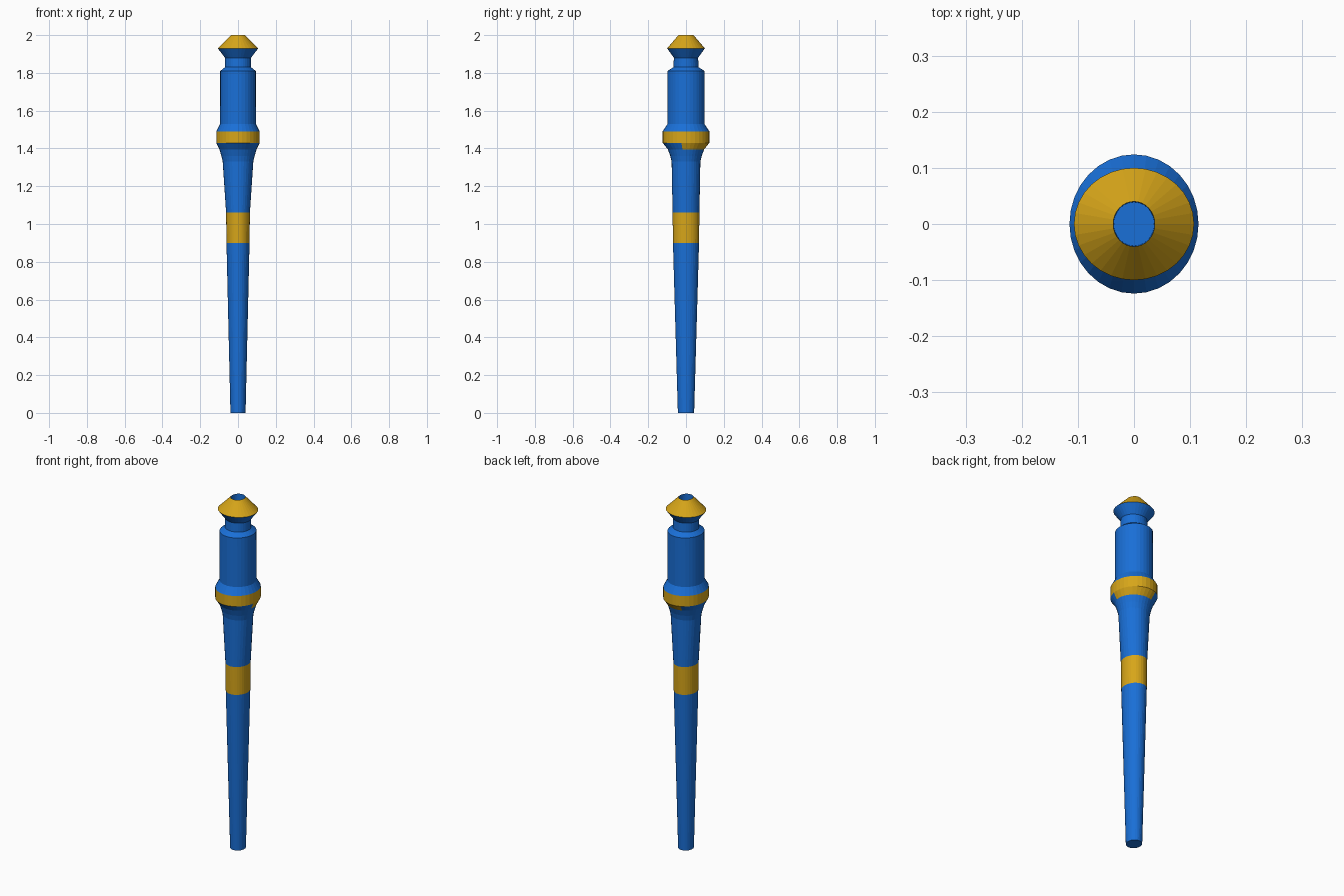
import bpy, bmesh, math

if "Cube" in bpy.data.objects:
    bpy.data.objects.remove(bpy.data.objects["Cube"])

SIDES = 32

def material(name, rgb):
    m = bpy.data.materials.new(name)
    m.diffuse_color = (*rgb, 1)
    m.use_nodes = True
    m.node_tree.nodes["Principled BSDF"].inputs["Base Color"].default_value = m.diffuse_color
    return m

BLUE = material("blue", (0.01, 0.16, 0.68))
GOLD = material("gold", (0.68, 0.38, 0.01))

def turned(name, mat, rings, cap_start=False, cap_end=False):
    """Elliptical turned part from (half width x, half depth y, z) rings."""
    bm = bmesh.new()
    loops = []
    for rx, ry, z in rings:
        loops.append([bm.verts.new((rx * math.cos(2 * math.pi * i / SIDES),
                                    ry * math.sin(2 * math.pi * i / SIDES), z))
                      for i in range(SIDES)])
    for a, b in zip(loops, loops[1:]):
        for i in range(SIDES):
            j = (i + 1) % SIDES
            bm.faces.new((a[i], a[j], b[j], b[i]))
    if cap_start:
        bm.faces.new(loops[0][::-1])
    if cap_end:
        bm.faces.new(loops[-1])
    me = bpy.data.meshes.new(name)
    bm.to_mesh(me)
    bm.free()
    me.materials.append(mat)
    ob = bpy.data.objects.new(name, me)
    bpy.context.collection.objects.link(ob)
    return ob

# Tapered shaft and its gold band
turned("lower_shaft", BLUE, [(0.04, 0.043, 0), (0.061, 0.069, 0.9)], cap_start=True)
turned("shaft_band", GOLD, [(0.061, 0.069, 0.9), (0.063, 0.071, 1.06)])
turned("upper_shaft", BLUE, [(0.063, 0.071, 1.06), (0.081, 0.076, 1.33),
                             (0.088, 0.083, 1.36), (0.098, 0.096, 1.395)])

# Flare under the collar, with gold faces on the back right part
flare = turned("collar_flare", BLUE, [(0.098, 0.096, 1.395), (0.115, 0.124, 1.43)])
flare.data.materials.append(GOLD)
for p in flare.data.polygons:
    if -12 < math.degrees(math.atan2(p.center.y, p.center.x)) < 112:
        p.material_index = 1

# Gold collar
turned("collar", GOLD, [(0.115, 0.124, 1.43), (0.115, 0.124, 1.49)])

# Handle with shoulders, neck and flare below the pommel
turned("handle", BLUE, [(0.115, 0.124, 1.49), (0.095, 0.098, 1.53), (0.094, 0.098, 1.81),
                        (0.069, 0.067, 1.83), (0.069, 0.064, 1.88), (0.107, 0.1, 1.93)])

# Gold pommel cone with a small blue socket in its top
turned("pommel", GOLD, [(0.107, 0.1, 1.93), (0.037, 0.04, 2.0)])
turned("pommel_socket", BLUE, [(0.037, 0.04, 2.0), (0.036, 0.039, 1.955)], cap_end=True)
